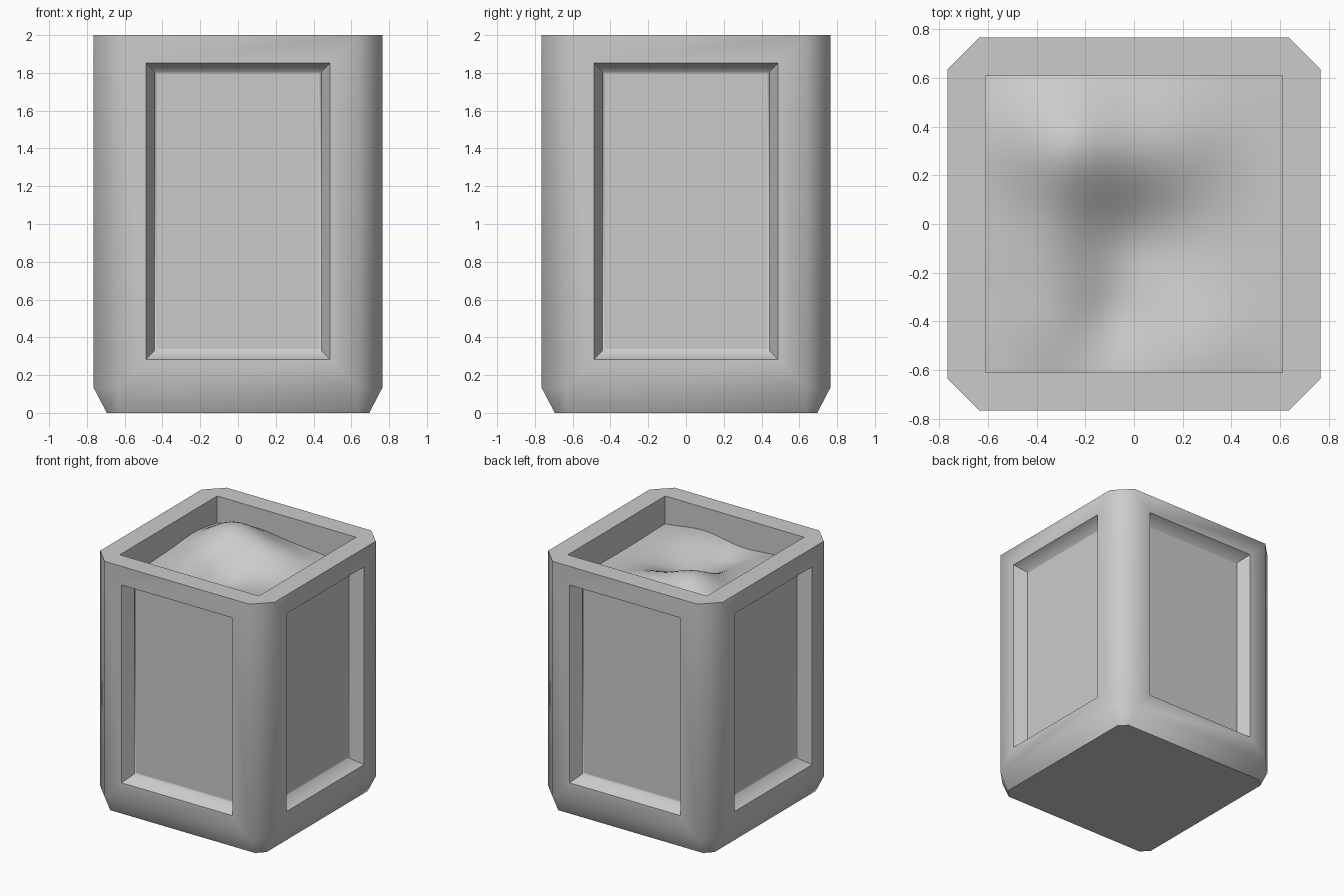
import bpy, bmesh, math

cube = bpy.data.objects.get("Cube")
if cube:
    bpy.data.objects.remove(cube, do_unlink=True)

HALF, CORNER, OPENING, TOP = 0.765, 0.635, 0.61, 2.0
RECESS = 0.1

grey = bpy.data.materials.new("plain_grey")
grey.use_nodes = True
grey.diffuse_color = (0.6, 0.6, 0.6, 1)
grey.node_tree.nodes["Principled BSDF"].inputs["Base Color"].default_value = (0.6, 0.6, 0.6, 1)


def finish(bm, name):
    mesh = bpy.data.meshes.new(name)
    bm.to_mesh(mesh)
    bm.free()
    mesh.materials.append(grey)
    obj = bpy.data.objects.new(name, mesh)
    bpy.context.collection.objects.link(obj)


def quarter(x, y, n):
    """Turn a point n quarter turns about the z axis."""
    for _ in range(n):
        x, y = -y, x
    return x, y


def octagon(bm, half, corner, z):
    """Square ring with cut corners, two points per side."""
    return [bm.verts.new((*quarter(x, -half, n), z))
            for n in range(4) for x in (-corner, corner)]


def square(bm, half, z):
    return [bm.verts.new((*quarter(-half, -half, n), z)) for n in range(4)]


def bridge(bm, a, b):
    n = len(a)
    return [bm.faces.new((a[i], a[(i + 1) % n], b[(i + 1) % n], b[i])) for i in range(n)]


def inset(bm, faces, thickness, depth=0.0):
    bmesh.ops.inset_individual(bm, faces=faces, thickness=thickness, depth=depth,
                               use_even_offset=True)


# Planter body: tapered foot, cut corners and a flat rim
bm = bmesh.new()
foot = octagon(bm, 0.695, CORNER, 0)
lower = octagon(bm, HALF, CORNER, 0.135)
upper = octagon(bm, HALF, CORNER, TOP)
mouth = square(bm, OPENING, TOP)
floor = square(bm, OPENING, 1.65)
bm.faces.new(foot)
bridge(bm, foot, lower)
walls = bridge(bm, lower, upper)
for i in range(4):
    a, b, c = upper[2 * i], upper[2 * i + 1], upper[(2 * i + 2) % 8]
    bm.faces.new((a, b, mouth[(i + 1) % 4], mouth[i]))
    bm.faces.new((b, c, mouth[(i + 1) % 4]))
bridge(bm, mouth, floor)
bm.faces.new(floor)
bmesh.ops.recalc_face_normals(bm, faces=bm.faces)

# Recessed panel on each broad side, with a narrow border to hold the shading
panels = walls[::2]
inset(bm, panels, 0.148)
inset(bm, panels, 0.045, -RECESS)
inset(bm, panels, 0.015)


def on_panel_sill(edge):
    """Level edge where a panel meets its sloping sill or head."""
    a, b = (v.co for v in edge.verts)
    return abs(a.z - b.z) < 0.001 and all(
        abs(max(abs(p.x), abs(p.y)) - (HALF - RECESS)) < 0.01 for p in (a, b))


# Smooth corners, crisp rim and panel outlines
bm.normal_update()
for f in bm.faces:
    f.smooth = True
for e in bm.edges:
    e.smooth = on_panel_sill(e) or e.calc_face_angle(0) < math.radians(50)
finish(bm, "planter_body")

# Soil: a peak with two arms around a hollow, rising again near the front
# Each mound is x, y, height, spread
MOUNDS = [
    (-0.28, 0.32, 0.2, 0.2),
    (0.13, 0.32, 0.08, 0.18),
    (-0.36, -0.1, 0.06, 0.17),
    (-0.34, -0.42, 0.04, 0.15),
    (-0.02, -0.08, -0.06, 0.16),
    (-0.08, -0.38, -0.05, 0.12),
    (0.28, -0.55, 0.05, 0.18),
]


def soil_height(x, y):
    return 1.77 + sum(h * math.exp(-((x - cx) ** 2 + (y - cy) ** 2) / (2 * s * s))
                      for cx, cy, h, s in MOUNDS)


bm = bmesh.new()
bmesh.ops.create_grid(bm, x_segments=32, y_segments=32, size=OPENING)
for v in bm.verts:
    v.co.z = min(TOP, soil_height(v.co.x, v.co.y))
for f in bm.faces:
    f.smooth = True
finish(bm, "soil")
